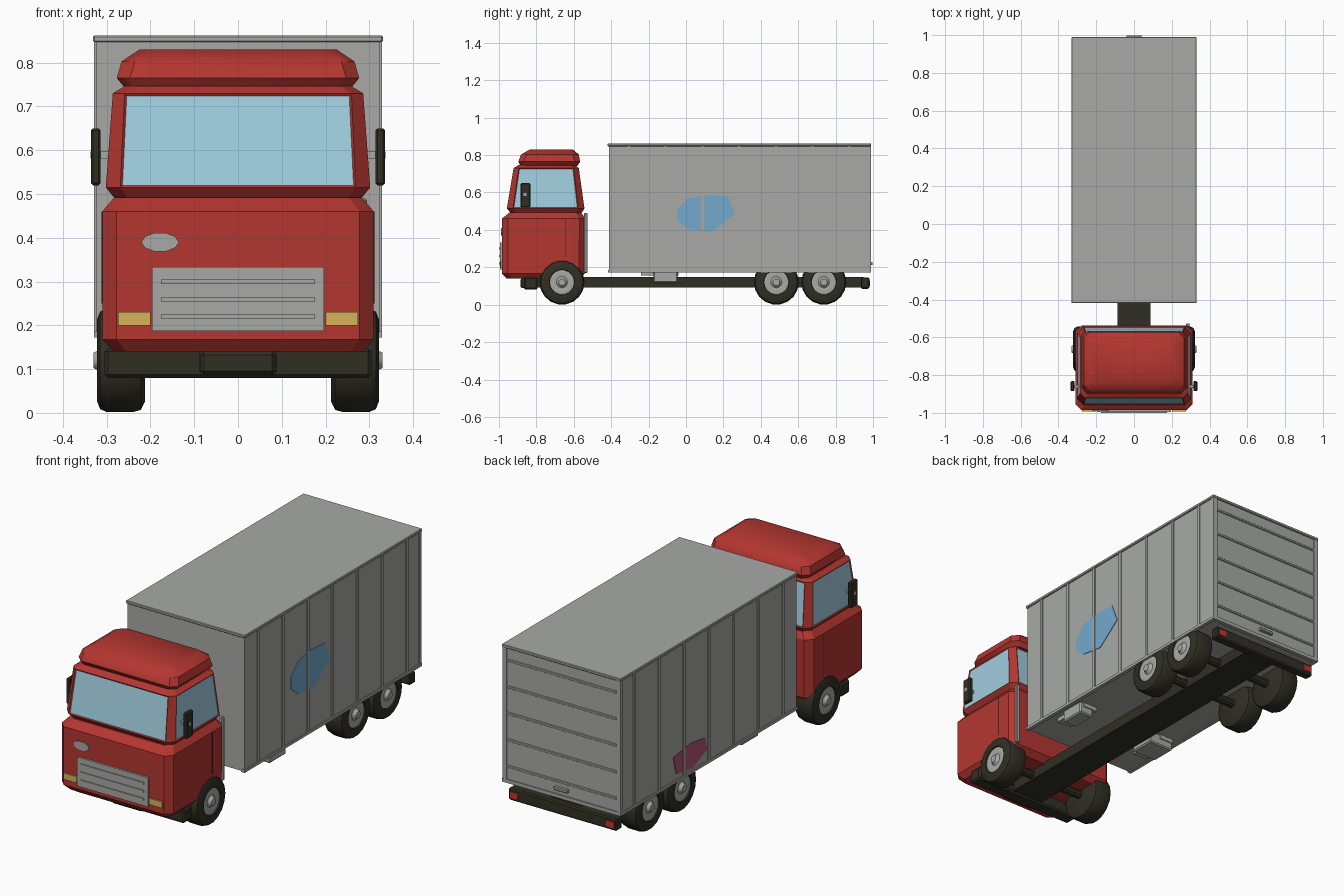
import bpy, bmesh, math
from mathutils import Vector

if "Cube" in bpy.data.objects:
    bpy.data.objects.remove(bpy.data.objects["Cube"], do_unlink=True)


def srgb(r, g, b):
    return tuple((c / 255 / 12.92) if c < 11 else ((c / 255 + 0.055) / 1.055) ** 2.4
                 for c in (r, g, b)) + (1.0,)


def material(name, *rgb):
    m = bpy.data.materials.new(name)
    m.use_nodes = True
    m.diffuse_color = srgb(*rgb)
    node = next(n for n in m.node_tree.nodes if n.type == 'BSDF_PRINCIPLED')
    node.inputs["Base Color"].default_value = srgb(*rgb)
    node.inputs["Roughness"].default_value = 0.7
    return m


RED = material("cab_red", 180, 54, 48)
GREY = material("body_grey", 168, 170, 166)
DARK = material("rubber_dark", 48, 47, 36)
GLASS = material("window_blue", 160, 205, 222)
BLUE = material("panel_blue", 115, 170, 206)
MAGENTA = material("panel_magenta", 176, 84, 116)
AMBER = material("headlight_amber", 215, 180, 90)
TAIL = material("tail_light_red", 200, 50, 45)


def finish(name, bm, *mats, smooth=None):
    bmesh.ops.recalc_face_normals(bm, faces=bm.faces[:])
    me = bpy.data.meshes.new(name)
    bm.to_mesh(me)
    bm.free()
    ob = bpy.data.objects.new(name, me)
    bpy.context.collection.objects.link(ob)
    for m in mats:
        me.materials.append(m)
    if smooth:
        bpy.ops.object.select_all(action='DESELECT')
        ob.select_set(True)
        bpy.context.view_layer.objects.active = ob
        bpy.ops.object.shade_smooth_by_angle(angle=math.radians(smooth))
    return ob


def box(name, mat, x, y, z, bevel=0.0):
    """Box from (low, high) ranges, with an optional chamfer."""
    bm = bmesh.new()
    bmesh.ops.create_cube(bm, size=1)
    for v in bm.verts:
        v.co = Vector([sum(r) / 2 + c * (r[1] - r[0]) for c, r in zip(v.co, (x, y, z))])
    if bevel:
        bmesh.ops.bevel(bm, geom=bm.edges[:], offset=bevel, segments=1, affect='EDGES')
    return finish(name, bm, mat)


def mirrored_box(name, mat, x, y, z, bevel=0.0):
    box(name + "_left", mat, x, y, z, bevel)
    box(name + "_right", mat, (-x[1], -x[0]), y, z, bevel)


def loft(rings):
    """Stack of corner-cut rectangles: (z, half width, front, back, corner)."""
    bm = bmesh.new()
    rows = []
    for z, w, f, b, c in rings:
        pts = [(w - c, f), (w, f + c), (w, b - c), (w - c, b),
               (c - w, b), (-w, b - c), (-w, f + c), (c - w, f)]
        rows.append([bm.verts.new((px, py, z)) for px, py in pts])
    for lo, hi in zip(rows, rows[1:]):
        for i in range(8):
            j = (i + 1) % 8
            bm.faces.new((lo[i], lo[j], hi[j], hi[i]))
    bm.faces.new(rows[0][::-1])
    bm.faces.new(rows[-1])
    bmesh.ops.recalc_face_normals(bm, faces=bm.faces[:])
    return bm


def plate(name, mat, pts, place, depth):
    """Thin flat polygon; place maps 2D points into space."""
    bm = bmesh.new()
    face = bm.faces.new([bm.verts.new(place(*p)) for p in pts])
    ext = bmesh.ops.extrude_face_region(bm, geom=[face])
    bmesh.ops.translate(bm, vec=depth,
                        verts=[g for g in ext["geom"] if isinstance(g, bmesh.types.BMVert)])
    return finish(name, bm, mat)


def lathe(name, mat, profile, y, z, side, segs=18):
    """Revolve (x, radius) pairs around an axle along x."""
    bm = bmesh.new()
    rows = []
    for x, r in profile:
        rows.append([bm.verts.new((side * x, y + r * math.cos(a), z + r * math.sin(a)))
                     for a in (math.tau * i / segs for i in range(segs))])
    for lo, hi in zip(rows, rows[1:]):
        for i in range(segs):
            j = (i + 1) % segs
            bm.faces.new((lo[i], lo[j], hi[j], hi[i]))
    bm.faces.new(rows[0])
    bm.faces.new(rows[-1])
    return finish(name, bm, mat, smooth=35)


# Cab lower body
finish("cab_lower", loft([(.14, .285, -.96, -.57, .03), (.168, .31, -.985, -.54, .032),
                          (.46, .31, -.985, -.538, .032), (.492, .283, -.945, -.56, .03)]), RED)

# Cab upper body with inset glass on the four main sides
bm = loft([(.488, .28, -.935, -.56, .03), (.515, .302, -.958, -.543, .033),
           (.73, .286, -.922, -.573, .027), (.747, .258, -.895, -.595, .025)])
panes = [f for f in bm.faces
         if .6 < f.calc_center_median().z < .65 and f.calc_area() > .03]
bmesh.ops.inset_individual(bm, faces=panes, thickness=.007, depth=-.004)
for f in panes:
    f.material_index = 1
finish("cab_upper", bm, RED, GLASS)

# Roof cap
finish("cab_roof", loft([(.742, .258, -.885, -.58, .025), (.765, .277, -.897, -.566, .03),
                         (.803, .266, -.882, -.573, .03), (.83, .225, -.835, -.605, .03)]),
       RED, smooth=40)

# Grille, headlights and front oval
box("grille", GREY, (-.196, .196), (-.995, -.97), (.187, .333))
for i in range(3):
    z = .22 + .04 * i
    box(f"grille_bar_{i}", GREY, (-.176, .176), (-1.0, -.99), (z - .005, z + .005))
mirrored_box("headlight", AMBER, (.2, .274), (-.993, -.97), (.2, .231))
oval = [(.043 * math.cos(math.tau * i / 10), .022 * math.sin(math.tau * i / 10))
        for i in range(10)]
plate("front_oval", GREY, oval, lambda u, v: (u - .178, -.983, .39 + v), (0, -.006, 0))

# Door seams, mirrors and exhaust stack
mirrored_box("door_seam", DARK, (.305, .3115), (-.647, -.643), (.25, .46))
mirrored_box("mirror", DARK, (.314, .336), (-.885, -.832), (.52, .65), .005)
mirrored_box("mirror_arm", GREY, (.285, .337), (-.868, -.852), (.581, .597))
box("exhaust_stack", GREY, (.275, .295), (-.545, -.526), (.17, .49), .004)

# Chassis and bumpers
box("chassis", DARK, (-.088, .088), (-.875, .95), (.092, .147))
box("front_bumper", DARK, (-.305, .305), (-.865, -.795), (.08, .148), .008)
box("front_step", DARK, (-.086, .086), (-.885, -.86), (.088, .14), .008)
box("rear_bumper", DARK, (-.3, .3), (.935, .98), (.085, .145), .006)
mirrored_box("tail_light", TAIL, (.245, .288), (.97, .984), (.1, .13))

# Wheels, hubs and axles
TYRE = [(.212, .095), (.222, .115), (.24, .12), (.3, .12), (.315, .113), (.322, .095),
        (.322, .068), (.312, .064)]
HUB = [(.28, .066), (.316, .066), (.319, .055), (.314, .03), (.318, .024), (.33, .018)]
for label, y in (("front", -.663), ("middle", .483), ("rear", .737)):
    for side, tag in ((1, "left"), (-1, "right")):
        lathe(f"{label}_tyre_{tag}", DARK, TYRE, y, .12, side)
        lathe(f"{label}_hub_{tag}", GREY, HUB, y, .12, side)
    lathe(f"{label}_axle", DARK, [(-.25, .022), (.25, .022)], y, .12, 1, 10)

# Cargo box with rims and ribs
W, F, B = .324, -.413, .983
box("cargo_box", GREY, (-W, W), (F, B), (.176, .855))
box("roof_rim", GREY, (-.331, .331), (-.419, .99), (.847, .862), .003)
mirrored_box("lower_rim", GREY, (.31, .329), (-.417, .987), (.172, .186))
box("rear_sill", GREY, (-.329, .329), (.97, .989), (.172, .19))
mirrored_box("rear_post", GREY, (.305, .328), (.97, .988), (.18, .85))
for i in range(7):
    y = -.305 + .1965 * i
    mirrored_box(f"side_rib_{i}", GREY, (.315, .3285), (y - .008, y + .008), (.186, .848))

# Rear shutter ridges and handle
for i in range(5):
    z = .255 + .133 * i
    box(f"shutter_ridge_{i}", GREY, (-.305, .305), (.975, .988), (z - .006, z + .006), .002)
box("shutter_handle", GREY, (-.04, .04), (.98, .998), (.212, .228), .003)

# Coloured side panels, left one split by a rib
plate("left_panel", BLUE,
      [(-.045, .51), (.01, .568), (.11, .587), (.225, .58), (.262, .485),
       (.135, .387), (.01, .405), (-.045, .45)],
      lambda u, v: (W - .002, u, v), (.005, 0, 0))
plate("right_panel", MAGENTA,
      [(.566, .305), (.431, .325), (.313, .308), (.297, .245), (.415, .195), (.542, .213)],
      lambda u, v: (.002 - W, u, v), (-.005, 0, 0))

# Underfloor lockers
box("left_locker", GREY, (.22, .3), (-.175, -.045), (.118, .18), .006)
box("right_locker", GREY, (-.28, -.14), (-.175, -.045), (.118, .18), .006)
mirrored_box("locker_mount", GREY, (.2, .28), (-.24, -.04), (.155, .18))
